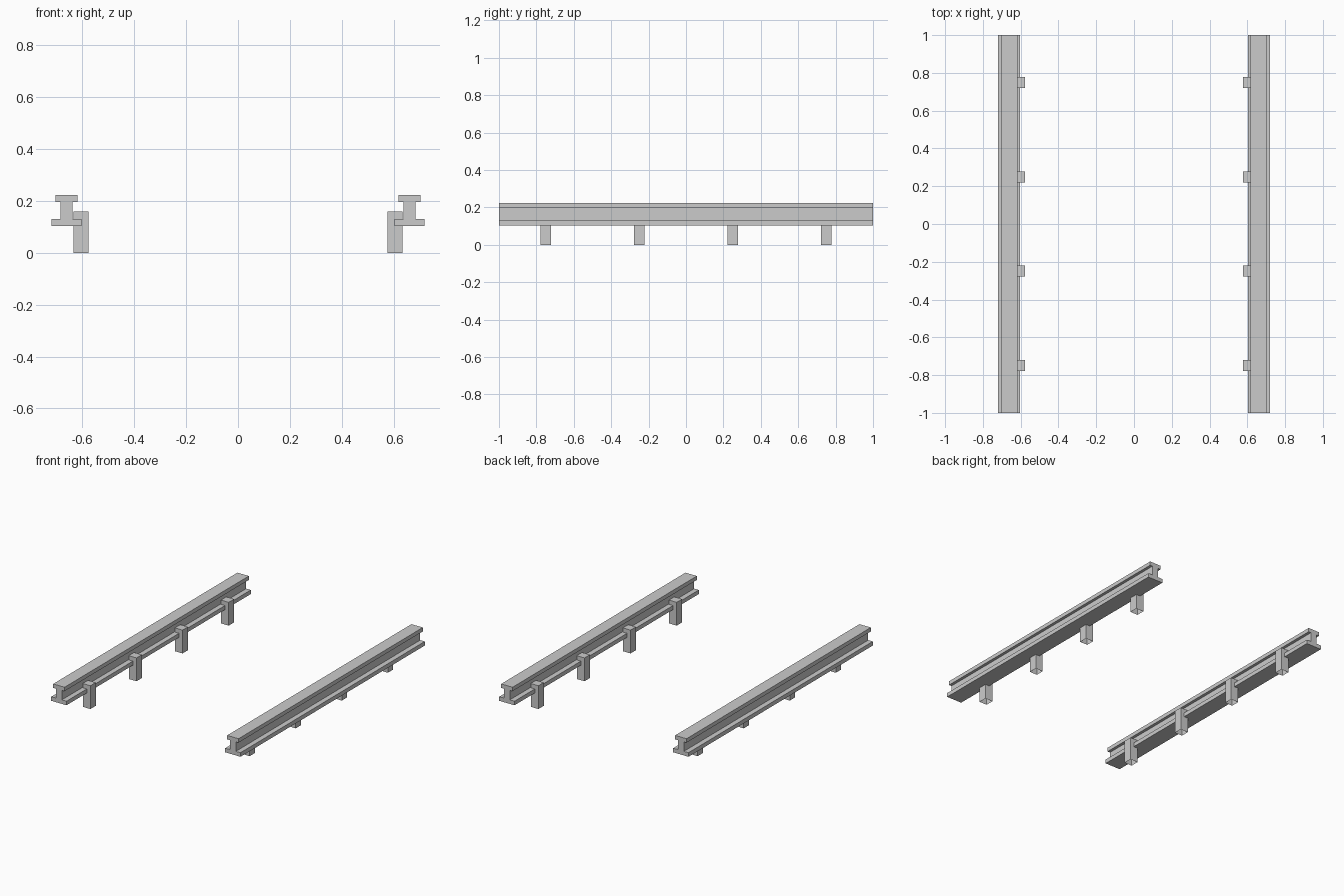
import bpy, bmesh

if "Cube" in bpy.data.objects:
    bpy.data.objects.remove(bpy.data.objects["Cube"])

# Half outline of the rail section: (offset from rail centre, height)
HALF = [(0.058, 0.103), (0.058, 0.131), (0.023, 0.131),
        (0.023, 0.196), (0.043, 0.196), (0.043, 0.223)]
RAIL_X = 0.661


def finish(name, bm):
    bmesh.ops.recalc_face_normals(bm, faces=bm.faces)
    mesh = bpy.data.meshes.new(name)
    bm.to_mesh(mesh)
    bm.free()
    obj = bpy.data.objects.new(name, mesh)
    bpy.context.collection.objects.link(obj)


def rail(name, cx):
    # I-shaped profile extruded along y
    bm = bmesh.new()
    outline = HALF + [(-x, z) for x, z in reversed(HALF)]
    face = bm.faces.new([bm.verts.new((cx + x, -1, z)) for x, z in outline])
    ext = bmesh.ops.extrude_face_region(bm, geom=[face], use_keep_orig=True)
    moved = [g for g in ext["geom"] if isinstance(g, bmesh.types.BMVert)]
    bmesh.ops.translate(bm, verts=moved, vec=(0, 2, 0))
    finish(name, bm)


def post(name, cx, cy):
    # Square post, open underneath
    bm = bmesh.new()
    bmesh.ops.create_cube(bm, size=1)
    bmesh.ops.scale(bm, verts=bm.verts, vec=(0.058, 0.058, 0.16))
    bmesh.ops.translate(bm, verts=bm.verts, vec=(cx, cy, 0.08))
    bm.normal_update()
    bottom = [f for f in bm.faces if f.normal.z < -0.9]
    bmesh.ops.delete(bm, geom=bottom, context="FACES_ONLY")
    finish(name, bm)


# Both rails, each with four posts along its inner edge
for side, s in (("left", -1), ("right", 1)):
    rail(f"{side}_rail", s * RAIL_X)
    for i in range(4):
        post(f"{side}_post_{i + 1}", s * 0.605, -0.75 + 0.5 * i)
